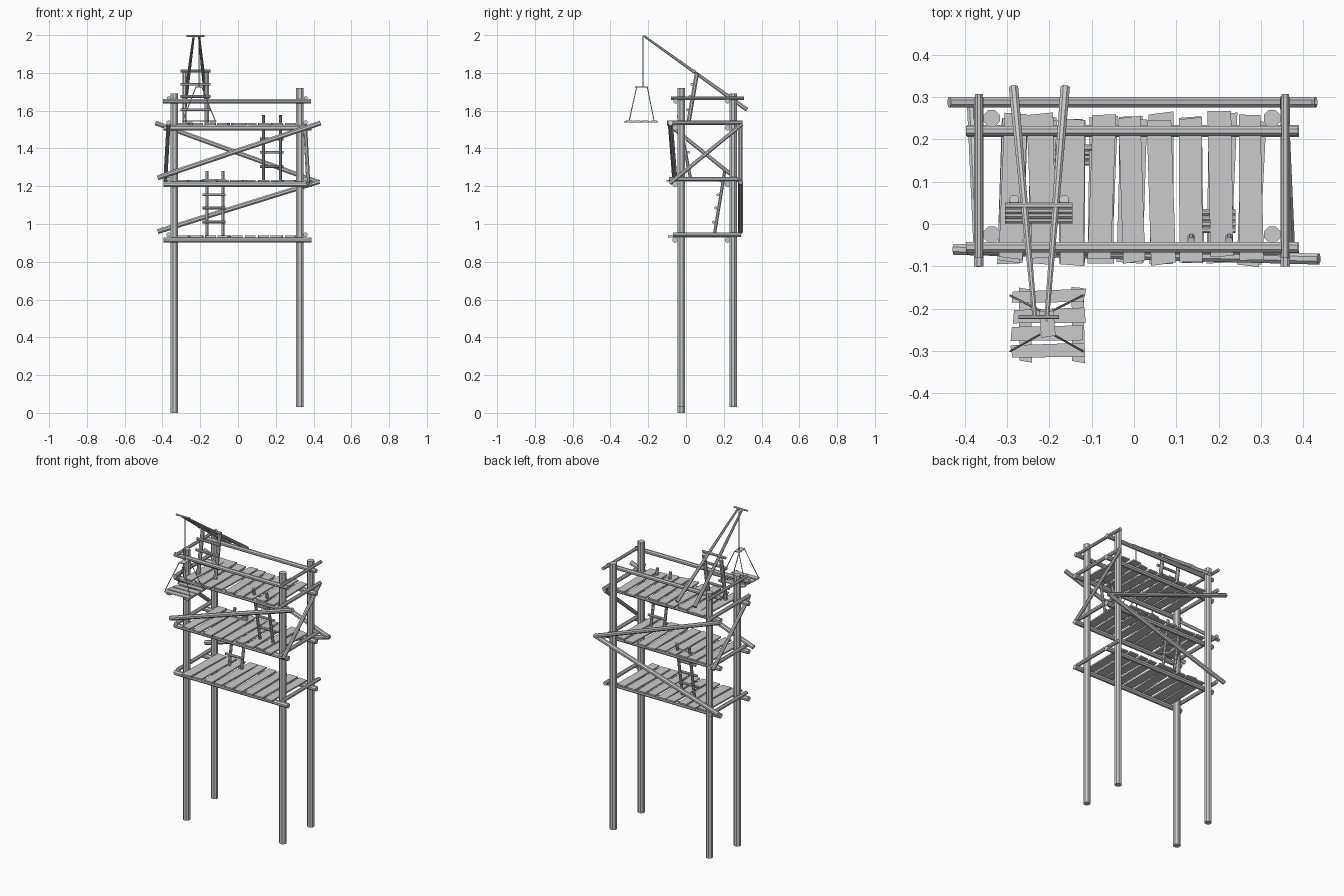
import bpy, math, random
from mathutils import Vector, Matrix

random.seed(4)


def pole(name, a, b, r, r2=None, sides=8):
    """Straight round timber (optionally tapered) between two points."""
    a, b = Vector(a), Vector(b)
    d = b - a
    bpy.ops.mesh.primitive_cone_add(vertices=sides, radius1=r, radius2=r2 or r, depth=d.length)
    o = bpy.context.object
    o.name = name
    o.matrix_world = Matrix.Translation((a + b) / 2) @ d.to_track_quat('Z', 'Y').to_matrix().to_4x4() \
        @ Matrix.Rotation(math.pi / 8, 4, 'Z')
    return o


def plank(name, centre, size, turn=0.0, uneven=0.004):
    """Flat board with slightly uneven corners."""
    bpy.ops.mesh.primitive_cube_add(size=1, location=centre, rotation=(0, 0, turn))
    o = bpy.context.object
    o.name = name
    jitter = {}
    for v in o.data.vertices:
        key = (v.co.x > 0, v.co.y > 0)
        if key not in jitter:
            jitter[key] = (random.uniform(-uneven, uneven), random.uniform(-uneven, uneven))
        v.co.x = v.co.x * size[0] + jitter[key][0]
        v.co.y = v.co.y * size[1] + jitter[key][1]
        v.co.z *= size[2]
    return o


def ladder(name, xs, bottom, top, rung_x, rung_z, side, r=0.009):
    """Two leaning rails with rungs fixed on one side; bottom/top are (y, z)."""
    for x in xs:
        pole(name + "_rail", (x, *bottom), (x, *top), r)
    for z in rung_z:
        t = (z - bottom[1]) / (top[1] - bottom[1])
        y = bottom[0] + t * (top[0] - bottom[0]) + side * 0.016
        pole(name + "_rung", (rung_x[0], y, z), (rung_x[1], y, z), 0.008)


# Four tall posts
for x, y, z0, z1 in ((-0.337, -0.025, 0, 1.69), (0.327, -0.025, 0.03, 1.72),
                     (-0.337, 0.25, 0.03, 1.685), (0.327, 0.25, 0.03, 1.69)):
    pole("post", (x, y, z0), (x, y, z1), 0.021)

# Three decks: long beams, cross beams and planks
for z, y0, y1 in ((0.915, -0.07, 0.29), (1.21, -0.09, 0.295), (1.51, -0.10, 0.30)):
    for y in (-0.058, 0.22):
        pole("deck_beam", (-0.395, y, z), (0.39, y, z), 0.015)
    for x in (-0.367, 0.358):
        pole("cross_beam", (x, y0, z + 0.028), (x, y1, z + 0.028), 0.012)
    for i in range(9):
        plank("deck_plank", (-0.288 + 0.0705 * i, 0.083 + random.uniform(-0.01, 0.01), z + 0.019),
              (0.056, 0.343, 0.009), random.uniform(-0.05, 0.05))

# Top railing
for y in (-0.055, 0.22):
    pole("long_handrail", (-0.398, y, 1.65), (0.387, y, 1.65), 0.013)
for x in (-0.367, 0.358):
    pole("side_handrail", (x, -0.08, 1.667), (x, 0.308, 1.667), 0.010)

# Diagonal braces
pole("front_brace", (-0.425, -0.06, 1.245), (0.437, -0.083, 1.535), 0.014)
pole("back_brace_upper", (-0.437, 0.288, 1.535), (0.43, 0.288, 1.22), 0.013)
pole("back_brace_lower", (-0.425, 0.288, 0.96), (0.43, 0.288, 1.225), 0.014)
pole("right_brace", (0.372, -0.085, 1.215), (0.355, 0.298, 1.53), 0.011)
pole("left_brace", (-0.385, 0.285, 1.225), (-0.368, -0.095, 1.53), 0.011)

# Ladders between decks and the hoist frame
ladder("lower_ladder", (-0.165, -0.08), (0.15, 0.94), (0.205, 1.28),
       (-0.187, -0.065), (1.01, 1.085, 1.155, 1.23), -1)
ladder("upper_ladder", (0.135, 0.225), (0.025, 1.235), (-0.04, 1.575),
       (0.117, 0.24), (1.305, 1.38, 1.45, 1.525), 1)
ladder("hoist_frame", (-0.283, -0.165), (0.012, 1.53), (0.058, 1.80),
       (-0.305, -0.145), (1.605, 1.675, 1.74, 1.81), -1, 0.012)

# Hoist poles and tip bar
for x0, x1 in ((-0.285, -0.235), (-0.163, -0.206)):
    pole("hoist_pole", (x0, 0.322, 1.606), (x1, -0.218, 1.992), 0.012, 0.006)
pole("hoist_tip_bar", (-0.273, -0.22, 1.995), (-0.178, -0.22, 1.995), 0.005)

# Hanging rope and spreader board
pole("hoist_rope", (-0.207, -0.228, 1.995), (-0.207, -0.228, 1.725), 0.003, sides=6)
plank("spreader", (-0.207, -0.235, 1.726), (0.036, 0.06, 0.005), 0.1)

# Sling ropes and lifting platform
for sx in (-1, 1):
    for sy in (-1, 1):
        pole("sling_rope", (-0.207 + sx * 0.015, -0.233 + sy * 0.028, 1.726),
             (-0.207 + sx * 0.086, -0.235 + sy * 0.066, 1.547), 0.0025, sides=6)
    plank("platform_bearer", (-0.195 + sx * 0.06, -0.239, 1.540), (0.03, 0.175, 0.005))
for i in range(4):
    plank("platform_plank", (-0.204 + random.uniform(-0.004, 0.004), -0.302 + 0.043 * i, 1.545),
          (0.172, 0.032, 0.005), random.uniform(-0.03, 0.03))
